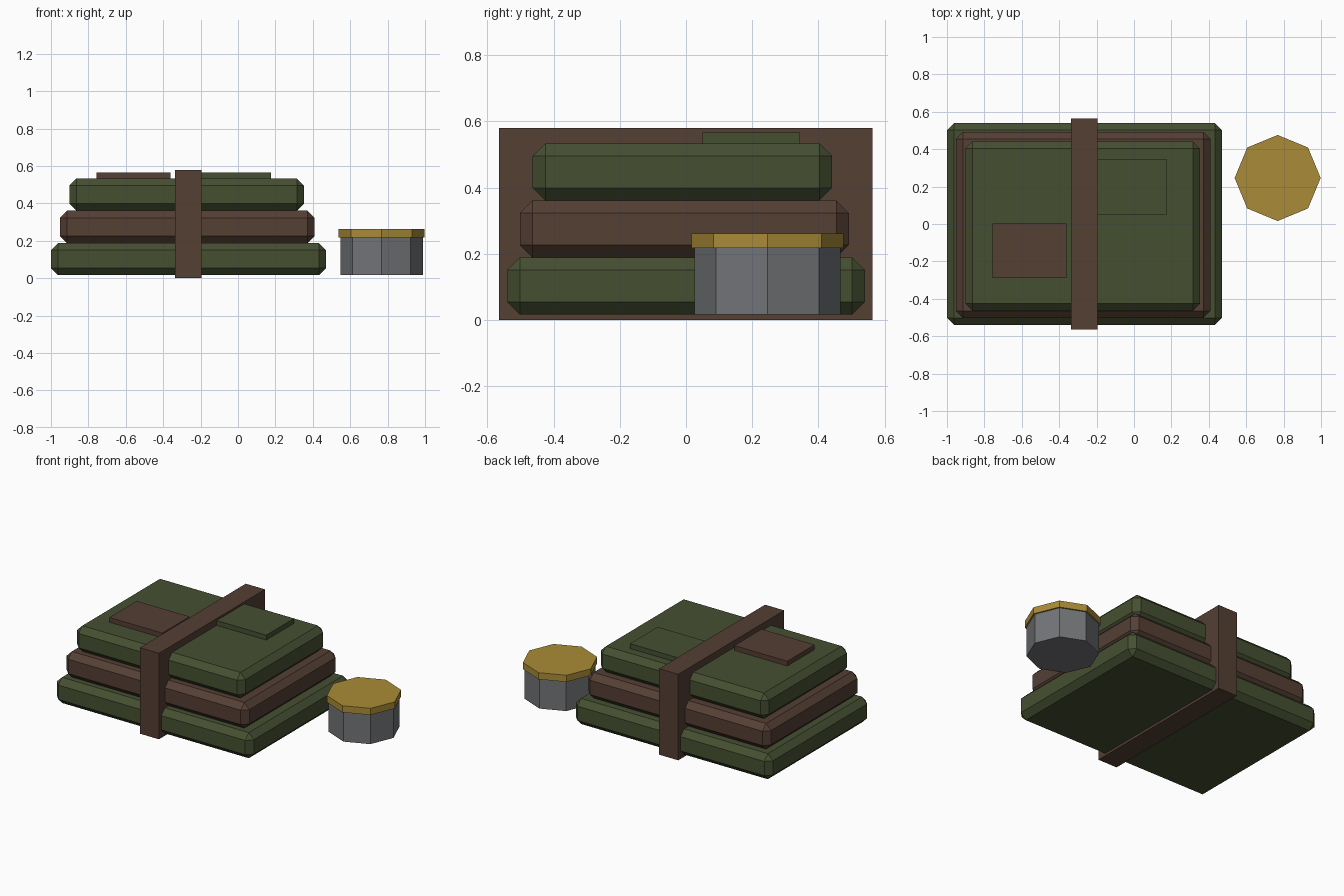
import bpy, math

if "Cube" in bpy.data.objects:
    bpy.data.objects.remove(bpy.data.objects["Cube"])


def material(name, rgb):
    m = bpy.data.materials.new(name)
    m.diffuse_color = (*rgb, 1)
    m.use_nodes = True
    m.node_tree.nodes["Principled BSDF"].inputs["Base Color"].default_value = m.diffuse_color
    return m


GREEN = material("olive green", (0.06, 0.079, 0.031))
BROWN = material("dark brown", (0.09, 0.05, 0.034))
GOLD = material("dull gold", (0.40, 0.26, 0.038))
GREY = material("tin grey", (0.17, 0.175, 0.185))


def box(name, x, y, z, mat, bevel=0):
    """Box from (min, max) ranges, with optional one-step chamfer."""
    bpy.ops.mesh.primitive_cube_add(
        size=1, location=[sum(r) / 2 for r in (x, y, z)])
    ob = bpy.context.object
    ob.name = name
    ob.scale = [r[1] - r[0] for r in (x, y, z)]
    bpy.ops.object.transform_apply(location=False, rotation=False, scale=True)
    ob.data.materials.append(mat)
    if bevel:
        mod = ob.modifiers.new("chamfer", 'BEVEL')
        mod.width = bevel
        mod.segments = 1
    return ob


def octagon(name, r, z, mat):
    bpy.ops.mesh.primitive_cylinder_add(
        vertices=8, radius=r, depth=z[1] - z[0],
        location=(0.768, 0.246, sum(z) / 2))
    ob = bpy.context.object
    ob.name = name
    ob.data.materials.append(mat)


# Three stacked folded blankets
layers = [("bottom", (-1.0, 0.47), (-0.54, 0.54), GREEN),
          ("middle", (-0.953, 0.41), (-0.502, 0.492), BROWN),
          ("top", (-0.902, 0.353), (-0.463, 0.441), GREEN)]
for i, (label, x, y, mat) in enumerate(layers):
    z0 = 0.016 + 0.1725 * i
    box(label + "_blanket", x, y, (z0, z0 + 0.1725), mat, 0.038)

# Strap around the stack
box("strap", (-0.337, -0.194), (-0.565, 0.564), (0, 0.58), BROWN)

# Patches on the top blanket
box("brown_patch", (-0.757, -0.362), (-0.289, 0.002), (0.52, 0.566), BROWN)
box("green_patch", (-0.22, 0.176), (0.05, 0.345), (0.52, 0.566), GREEN)

# Tin with lid
octagon("tin_body", 0.22, (0.016, 0.23), GREY)
octagon("tin_lid", 0.23, (0.217, 0.262), GOLD)
